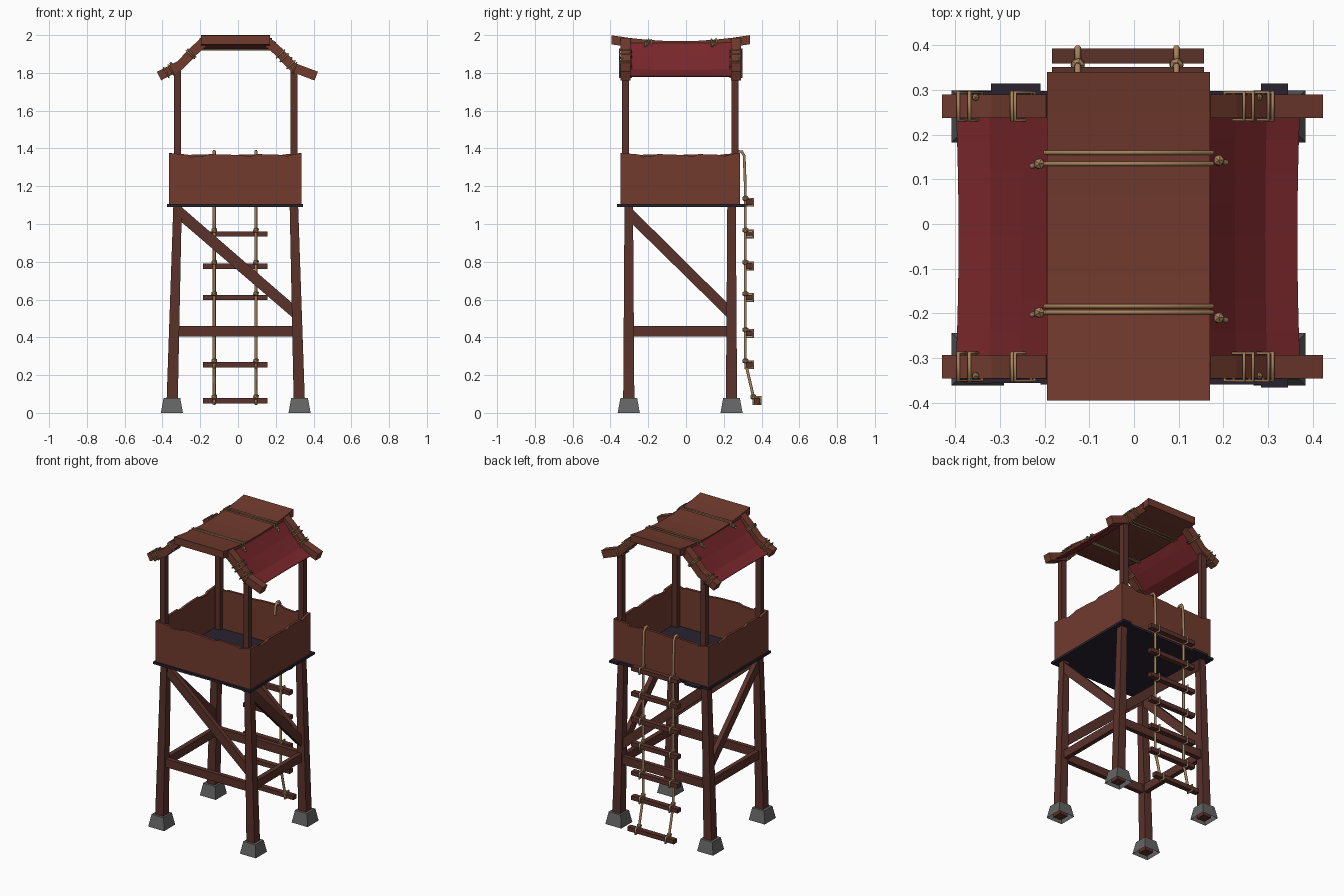
import bpy, bmesh, math, random
from mathutils import Vector as V

if "Cube" in bpy.data.objects:
    bpy.data.objects.remove(bpy.data.objects["Cube"])

random.seed(4)
CX, CY = -0.012, -0.031          # tower axis


def mat(name, c):
    m = bpy.data.materials.new(name)
    m.diffuse_color = (*c, 1)
    m.use_nodes = True
    m.node_tree.nodes["Principled BSDF"].inputs["Base Color"].default_value = m.diffuse_color
    return m


WALL = mat("rust_brown_wood", (0.165, 0.043, 0.027))
LEG = mat("dark_brown_wood", (0.105, 0.032, 0.024))
FLOOR = mat("dark_plum_wood", (0.022, 0.016, 0.028))
RED = mat("red_cloth", (0.19, 0.020, 0.024))
ROPE = mat("tan_rope", (0.38, 0.22, 0.105))
STONE = mat("grey_stone", (0.13, 0.13, 0.13))


def finish(name, bm, m):
    bmesh.ops.recalc_face_normals(bm, faces=bm.faces)
    me = bpy.data.meshes.new(name)
    bm.to_mesh(me)
    bm.free()
    me.materials.append(m)
    o = bpy.data.objects.new(name, me)
    bpy.context.collection.objects.link(o)
    return o


def extrude(name, pts, vec, m):
    """Prism: polygon of 3D points pushed along vec."""
    bm = bmesh.new()
    a = [bm.verts.new(p) for p in pts]
    b = [bm.verts.new(V(p) + V(vec)) for p in pts]
    bm.faces.new(a)
    bm.faces.new(b)
    for i in range(len(a)):
        j = (i + 1) % len(a)
        bm.faces.new((a[i], a[j], b[j], b[i]))
    return finish(name, bm, m)


def box(name, x0, x1, y0, y1, z0, z1, m):
    return extrude(name, [(x0, y0, z0), (x1, y0, z0), (x1, y1, z0), (x0, y1, z0)], (0, 0, z1 - z0), m)


def taper(name, c0, w0, c1, w1, m, bottom=True):
    """Square column between two centres."""
    bm = bmesh.new()
    q = ((-.5, -.5), (.5, -.5), (.5, .5), (-.5, .5))
    r = [[bm.verts.new((c[0] + w * i, c[1] + w * j, c[2])) for i, j in q] for c, w in ((c0, w0), (c1, w1))]
    for i in range(4):
        j = (i + 1) % 4
        bm.faces.new((r[0][i], r[0][j], r[1][j], r[1][i]))
    bm.faces.new(r[1])
    if bottom:
        bm.faces.new(r[0])
    return finish(name, bm, m)


def rope(name, pts, r=0.006, closed=False):
    cu = bpy.data.curves.new(name, 'CURVE')
    cu.dimensions = '3D'
    cu.bevel_depth, cu.bevel_resolution, cu.use_fill_caps = r, 1, True
    s = cu.splines.new('POLY')
    s.points.add(len(pts) - 1)
    for p, c in zip(s.points, pts):
        p.co = (*c, 1)
    s.use_cyclic_u = closed
    o = bpy.data.objects.new(name + "_curve", cu)
    bpy.context.collection.objects.link(o)
    bpy.context.view_layer.update()
    me = bpy.data.meshes.new_from_object(o.evaluated_get(bpy.context.evaluated_depsgraph_get()))
    bpy.data.objects.remove(o)
    me.materials.clear()
    me.materials.append(ROPE)
    bpy.context.collection.objects.link(bpy.data.objects.new(name, me))


def knot(name, c, r=0.014):
    bm = bmesh.new()
    bmesh.ops.create_icosphere(bm, subdivisions=1, radius=r)
    bmesh.ops.translate(bm, verts=bm.verts, vec=c)
    finish(name, bm, ROPE)


# feet, legs and upper posts
for sx in (-1, 1):
    for sy in (-1, 1):
        x, y = CX + sx * 0.338, CY + sy * 0.272
        taper("foot", (x, y, 0), 0.117, (x, y, 0.08), 0.088, STONE, False)
        taper("leg", (x, y, 0.004), 0.06, (CX + sx * 0.308, CY + sy * 0.272, 1.095), 0.045, LEG)
        box("roof_post", CX + sx * .308 - .019, CX + sx * .308 + .019, CY + sy * .29 - .018, CY + sy * .29 + .018,
            1.1, 1.83, LEG)

# horizontal beams and diagonal braces
T = 0.03
for s in (-1, 1):
    y = CY + s * 0.272 - T / 2
    box("cross_beam", CX - .315, CX + .315, y, y + T, 0.405, 0.46, LEG)
    extrude("brace", [(-.305, y, 1.095), (-.305, y, 1.015), (.30, y, .495), (.30, y, .57)], (0, T, 0), LEG)
    x = CX + s * 0.314 - T / 2
    xb = CX + s * 0.316 - T / 2
    box("side_beam", xb, xb + T, CY - .27, CY + .27, 0.405, 0.46, LEG)
    extrude("side_brace", [(x, -.295, 1.09), (x, -.295, 1.01), (x, .23, .495), (x, .23, .57)], (T, 0, 0), LEG)

# floor planks with uneven ends
edges = [-.375, -.32, -.21, -.09, .03, .16, .285, .345]
for i, (a, b) in enumerate(zip(edges, edges[1:])):
    back = .315 if i in (1, 6) else .298
    box("floor_plank", a, b, -.355 - random.random() * .012, back, 1.09, 1.105, FLOOR)

# parapet walls with chipped top edges
X0, X1, Y0, Y1, W = -.365, .335, -.347, .285, .016
chips = [(0, 1.375), (.14, 1.368), (.16, 1.355), (.26, 1.36), (.3, 1.37), (.5, 1.366), (.62, 1.358),
         (.66, 1.37), (.86, 1.366), (.89, 1.358), (.95, 1.37), (1, 1.375)]
flip = [(1 - t, z) for t, z in reversed(chips)]
for y, ch in ((Y0, chips), (Y1 - W, flip)):
    pts = [(X0 + t * (X1 - X0), y, z) for t, z in ch]
    extrude("wall", [(X0, y, 1.1)] + pts + [(X1, y, 1.1)], (0, W, 0), WALL)
for x, ch in ((X0, flip), (X1 - W, chips)):
    a, b = Y0 + W, Y1 - W
    pts = [(x, a + t * (b - a), z) for t, z in ch]
    extrude("side_wall", [(x, a, 1.1)] + pts + [(x, b, 1.1)], (W, 0, 0), WALL)


# sagging roof board
def roof_z(y):
    return 1.968 + 0.032 * ((y + .03) / .37) ** 2


ys = [-.395 + .735 * i / 8 for i in range(9)]
extrude("roof_board", [(-.195, y, roof_z(y)) for y in ys] + [(-.195, y, roof_z(y) - .048) for y in reversed(ys)],
        (.365, 0, 0), WALL)

# double rope ties round the roof board
for k, pair in enumerate(((.16, .135), (-.184, -.198))):
    for y in pair:
        t, b = roof_z(y) + .004, roof_z(y) - .052
        rope("roof_tie", [(-.2, y, b), (-.2, y, t), (.176, y, t), (.176, y, b)], .005, True)
    for x, d in ((-.212, 0), (.19, .008 - .02 * k)):
        y = pair[1] + d
        knot("tie_knot", (x, y, 1.955), .014)
        rope("tie_end", [(x, y, 1.955), (x + math.copysign(.018, x), y - .006, 1.94)], .006)

# curved rafters, their rope lashings, and the cloth slung between them
LEFT = [(-.18, 1.965), (-.235, 1.915), (-.305, 1.842), (-.418, 1.783)]
RIGHT = [(.155, 1.965), (.212, 1.915), (.295, 1.828), (.414, 1.783)]


def at(path, x):
    """Height and direction of a rafter at x."""
    for (xa, za), (xb, zb) in zip(path, path[1:]):
        if min(xa, xb) <= x <= max(xa, xb):
            return za + (zb - za) * (x - xa) / (xb - xa), V((xb - xa, 0, zb - za)).normalized()


for side, path, wraps in (("left", LEFT, (-.245, -.252, -.355, -.38)), ("right", RIGHT, (.225, .245, .28, .3))):
    n = len(path)
    up = []
    for i in range(n):
        a, b = path[max(i - 1, 0)], path[min(i + 1, n - 1)]
        d = V((b[0] - a[0], 0, b[1] - a[1])).normalized()
        up.append(V((-d.z, 0, d.x)) * (1 if d.x > 0 else -1) * .025)
    for yc in (-.32, .264):
        c = [V((x, yc - .026, z)) for x, z in path]
        extrude(side + "_rafter", [p + u for p, u in zip(c, up)] +
                [p - u for p, u in reversed(list(zip(c, up)))], (0, .052, 0), WALL)
        for x in wraps:
            z, d = at(path, x)
            u = V((-d.z, 0, d.x)) * .03
            p = V((x, yc, z))
            h = V((0, .031, 0))
            rope("rafter_lashing", [p + u + h, p + u - h, p - u - h, p - u + h], .0045, True)
        z, d = at(path, wraps[2])
        knot("lashing_knot", (wraps[2], yc + .02 * (1 if yc > 0 else -1), z + .033), .009)
    # cloth
    bm = bmesh.new()
    s = -1 if side == "left" else 1
    base = -.195 if s < 0 else .168
    prof = [(0, 1.962), (.06, 1.893), (.13, 1.822), (.204, 1.783)]
    rows = []
    for j in range(9):
        v = j / 8
        sag = 4 * v * (1 - v)
        rows.append([bm.verts.new((base + s * (dx - .006 * sag * i / 3), -.315 + v * .575,
                                   z - .008 * sag * (i in (1, 2)))) for i, (dx, z) in enumerate(prof)])
    for a, b in zip(rows, rows[1:]):
        for i in range(3):
            bm.faces.new((a[i], a[i + 1], b[i + 1], b[i]))
    o = finish(side + "_cloth", bm, RED)
    o.modifiers.new("thickness", 'SOLIDIFY').thickness = .006

# rope ladder at the back
rungs = [(.335, 1.115), (.335, .947), (.335, .777), (.335, .611), (.335, .42), (.335, .255), (.376, .065)]
for x in (-.126, .095):
    rope("ladder_rope", [(x, .25, 1.31), (x, .258, 1.365), (x, .275, 1.385), (x, .296, 1.383), (x, .308, 1.36),
                         (x, .314, 1.2), (x, .314, .27), (x, .335, .18), (x, .357, .085), (x, .36, .045)], .0085)
    for y, z in rungs:
        knot("ladder_knot", (x, y - .02, z + .02), .018)
        rope("rung_lashing", [(x, y - .02, z + .019), (x, y + .02, z + .019), (x, y + .02, z - .019),
                              (x, y - .02, z - .019)], .007, True)
for y, z in rungs:
    box("rung", -.184, .157, y - .017, y + .017, z - .014, z + .014, LEG)
